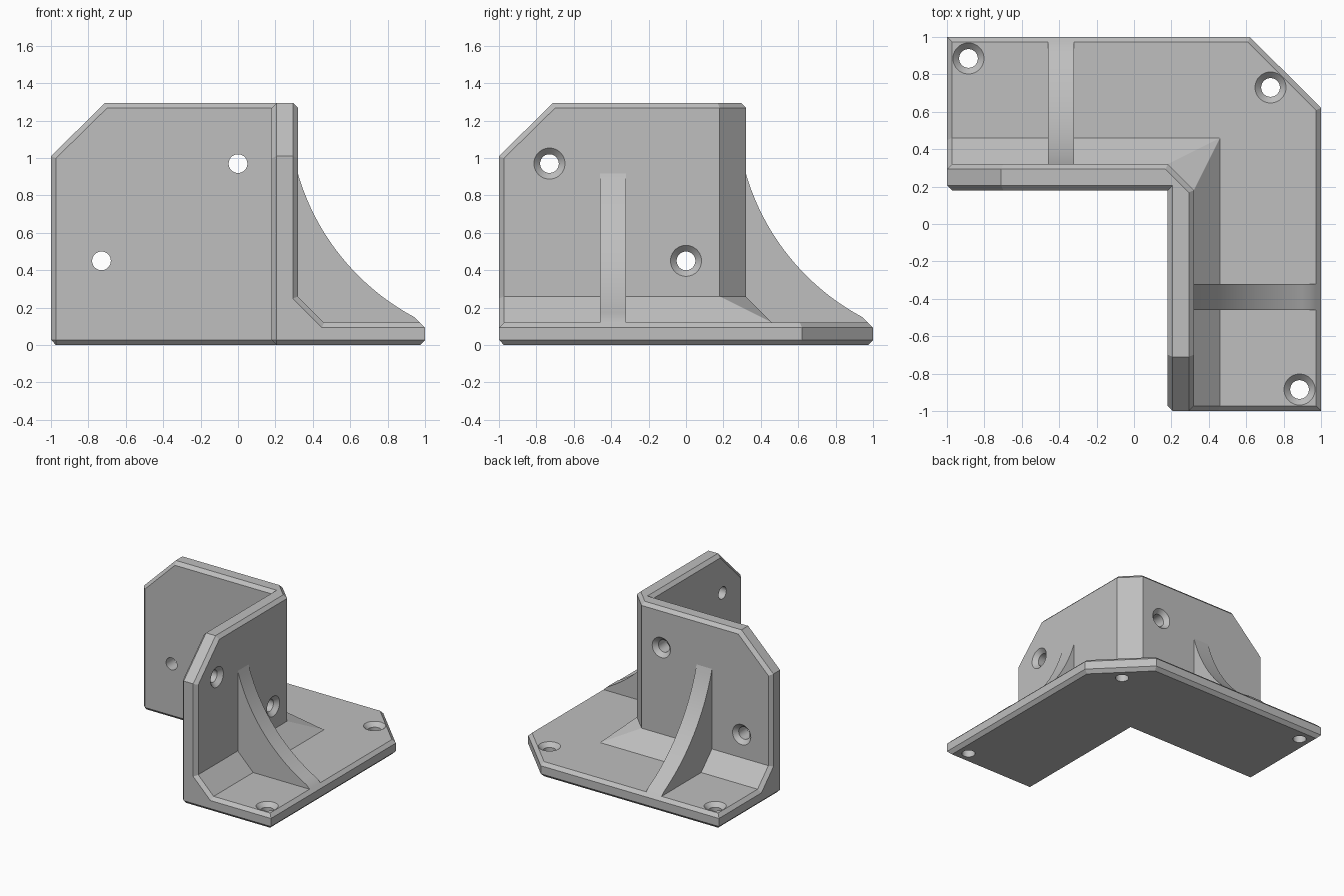
import bpy, bmesh, math
from mathutils import Matrix, Vector

if "Cube" in bpy.data.objects:
    bpy.data.objects.remove(bpy.data.objects["Cube"])

grey = bpy.data.materials.new("plain_grey")
grey.use_nodes = True
COLOUR = (0.52, 0.52, 0.52, 1)
grey.diffuse_color = COLOUR
grey.node_tree.nodes["Principled BSDF"].inputs["Base Color"].default_value = COLOUR

# Main sizes
IN, OUT, FOOT = 0.18, 0.32, 0.46      # wall inside, wall outside, foot of the fillet
BASE, FILLET, TOP = 0.12, 0.26, 1.295  # heights
SHOULDER, CUT, CORNER = 1.01, -0.71, 0.62
BEVEL = 0.027


def swap(p):
    """Mirror a point across the diagonal plane x = y."""
    return Vector((p[1], p[0], p[2]))


def make_object(name, bm):
    bmesh.ops.recalc_face_normals(bm, faces=bm.faces)
    mesh = bpy.data.meshes.new(name)
    bm.to_mesh(mesh)
    bm.free()
    mesh.materials.append(grey)
    obj = bpy.data.objects.new(name, mesh)
    bpy.context.collection.objects.link(obj)
    return obj


# Bracket body: one arm's corner points, the other arm mirrored on the diagonal
P = {
    "p0": (-1, IN, 0), "p1": (-1, 1, 0), "p2": (-1, 1, BASE), "p3": (-1, FOOT, BASE),
    "p4": (-1, OUT, FILLET), "p5": (-1, OUT, SHOULDER), "p6": (-1, IN, SHOULDER),
    "q5": (CUT, OUT, TOP), "q6": (CUT, IN, TOP),
    "k0": (IN, IN, 0), "k6": (IN, IN, TOP),
    "c3": (FOOT, FOOT, BASE), "c4": (IN, OUT, FILLET), "c5": (IN, OUT, TOP),
    "b0": (CORNER, 1, 0), "b2": (CORNER, 1, BASE),
}
RIM_ARM = ["p0 p1 p2 p3 p4 p5 p6", "p6 p5 q5 q6", "p1 b0 b2 p2"]
SIDE_ARM = ["p0 p6 q6 k6 k0", "p4 c4 c5 q5 p5", "p3 c3 c4 p4"]
# A trailing * marks the mirrored point
RIM_SHARED = ["q6 q5 c5 c5* q5* q6* k6", "b0 b2 b2* b0*"]
SIDE_SHARED = ["p0 p1 b0 b0* p1* p0* k0", "p3 p2 b2 b2* p2* p3* c3",
               "c4 c4* c5* c5", "c3 c4* c4"]

bm = bmesh.new()
verts = {}
for key, p in P.items():
    verts[key] = bm.verts.new(p)
    on_diagonal = p[0] == p[1]
    verts[key + "*"] = verts[key] if on_diagonal else bm.verts.new(swap(p))


def add_faces(names, mirrored=False):
    return [bm.faces.new([verts[k + "*" if mirrored else k] for k in n.split()])
            for n in names]


rim = set(add_faces(RIM_ARM) + add_faces(RIM_ARM, True) + add_faces(RIM_SHARED))
add_faces(SIDE_ARM)
add_faces(SIDE_ARM, True)
add_faces(SIDE_SHARED)
bmesh.ops.recalc_face_normals(bm, faces=bm.faces)

# Bevel where the rim meets the broad faces, and along the inner bottom edges
chosen = []
for e in bm.edges:
    rim_count = sum(f in rim for f in e.link_faces)
    at_floor = all(v.co.z == 0 for v in e.verts)
    if rim_count == 1 or at_floor:
        chosen.append(e)
bmesh.ops.bevel(bm, geom=chosen, offset=BEVEL, offset_type='OFFSET',
                segments=1, profile=0.5, affect='EDGES')
body = make_object("bracket_body", bm)

# Countersunk screw holes: one revolved cutter per hole
R_HOLE, R_SINK = 0.05, 0.083
DEPTH = R_SINK - R_HOLE
EXTRA = 0.03


def add_cutter(bm, place, axis):
    profile = [(0, -0.25), (R_HOLE, -0.25), (R_HOLE, -DEPTH),
               (R_SINK + EXTRA, EXTRA), (0, EXTRA)]
    part = bmesh.new()
    vs = [part.verts.new((r, 0, z)) for r, z in profile]
    es = [part.edges.new(pair) for pair in zip(vs, vs[1:])]
    bmesh.ops.spin(part, geom=vs + es, cent=(0, 0, 0), axis=(0, 0, 1),
                   angle=math.tau, steps=40, use_merge=True)
    bmesh.ops.remove_doubles(part, verts=part.verts, dist=0.0005)
    turn = Vector(axis).to_track_quat('Z', 'Y').to_matrix().to_4x4()
    bmesh.ops.transform(part, matrix=Matrix.Translation(place) @ turn, verts=part.verts)
    bmesh.ops.recalc_face_normals(part, faces=part.faces)
    temp = bpy.data.meshes.new("temp")
    part.to_mesh(temp)
    part.free()
    bm.from_mesh(temp)
    bpy.data.meshes.remove(temp)


bm = bmesh.new()
for x, y in [(-0.885, 0.885), (0.73, 0.73), (0.885, -0.885)]:
    add_cutter(bm, (x, y, BASE), (0, 0, 1))
for x, z in [(0, 0.97), (-0.73, 0.45)]:
    add_cutter(bm, (x, OUT, z), (0, 1, 0))
for y, z in [(-0.73, 0.97), (0, 0.45)]:
    add_cutter(bm, (OUT, y, z), (1, 0, 0))
cutter = make_object("hole_cutter", bm)
cutter.hide_render = True

mod = body.modifiers.new("screw_holes", 'BOOLEAN')
mod.operation = 'DIFFERENCE'
mod.solver = 'EXACT'
mod.object = cutter
bpy.context.view_layer.objects.active = body
bpy.ops.object.modifier_apply(modifier=mod.name)
bpy.data.objects.remove(cutter)

# Curved ribs: concave arc from the wall down to the base rim
RIB_LOW, RIB_HIGH = -0.46, -0.32
CENTRE, RADIUS = Vector((1.54, 1.27)), 1.27
start, end = Vector((OUT, 0.92)) - CENTRE, Vector((0.945, 0.148)) - CENTRE
a0 = math.atan2(start.y, start.x) % math.tau
a1 = math.atan2(end.y, end.x) % math.tau
STEPS = 20
arc = []
for i in range(STEPS + 1):
    a = a0 + (a1 - a0) * i / STEPS
    arc.append((CENTRE.x + RADIUS * math.cos(a), CENTRE.y + RADIUS * math.sin(a)))
inside = OUT - 0.07
outline = [(inside, 0.06), (inside, arc[0][1])] + arc + [(1 - BEVEL, BASE), (1 - BEVEL, 0.06)]


def make_rib(name, mirrored):
    bm = bmesh.new()
    pts = [Vector((RIB_LOW, u, z)) for u, z in outline]
    face = bm.faces.new([bm.verts.new(swap(p) if mirrored else p) for p in pts])
    out = bmesh.ops.extrude_face_region(bm, geom=[face])
    step = Vector((RIB_HIGH - RIB_LOW, 0, 0))
    bmesh.ops.translate(bm, vec=swap(step) if mirrored else step,
                        verts=[g for g in out["geom"] if isinstance(g, bmesh.types.BMVert)])
    return make_object(name, bm)


ribs = [make_rib("back_rib", False), make_rib("left_rib", True)]

# Smooth only the hole walls and rib curves
for obj in [body] + ribs:
    bpy.ops.object.select_all(action='DESELECT')
    obj.select_set(True)
    bpy.context.view_layer.objects.active = obj
    bpy.ops.object.shade_smooth_by_angle(angle=math.radians(20))
